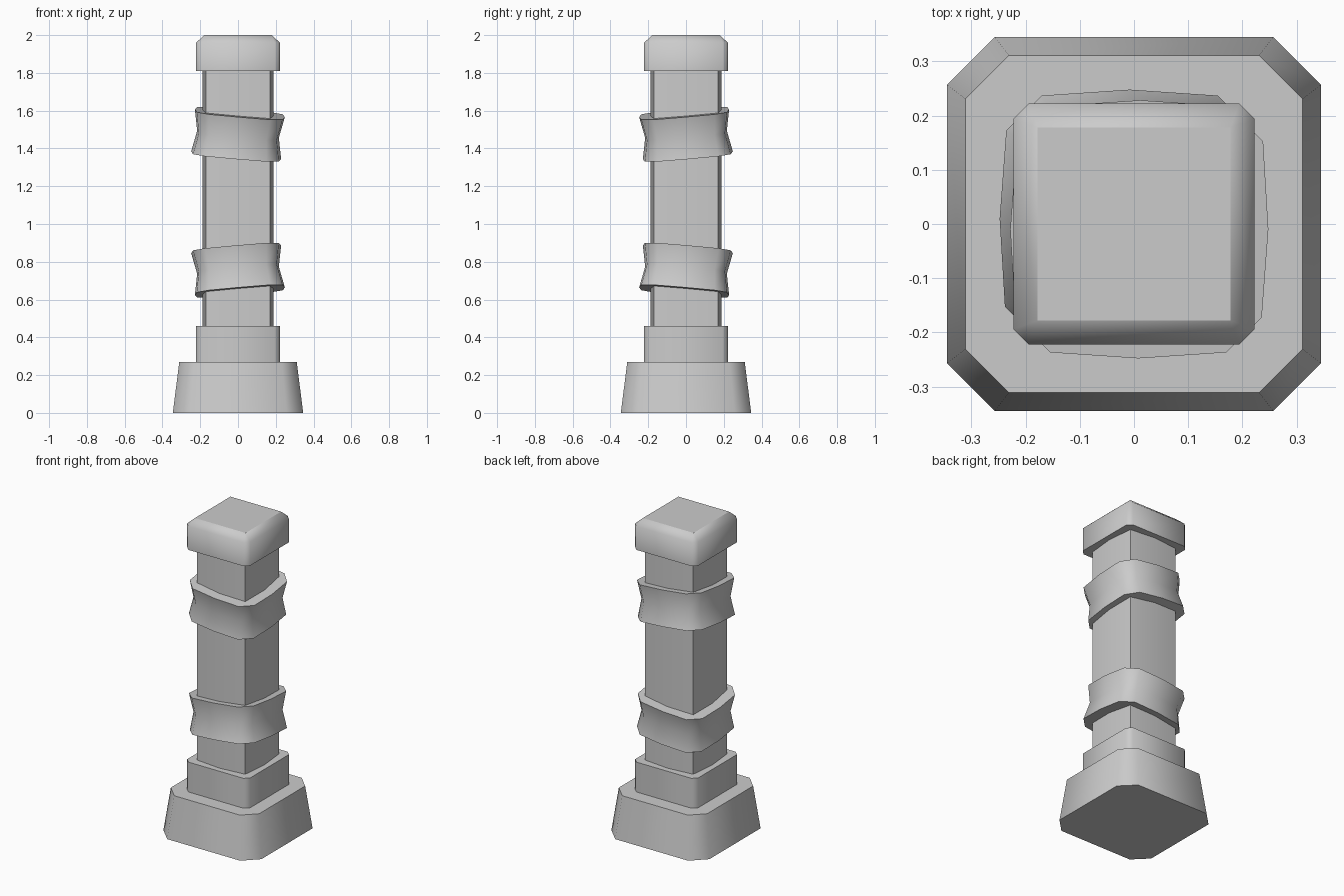
import bpy, bmesh
from math import radians, pi
from mathutils import Matrix, Euler

if "Cube" in bpy.data.objects:
    bpy.data.objects.remove(bpy.data.objects["Cube"])


def section(a, b, mid=None):
    """Square outline: side distance a, chamfer start b, optional bulge mid."""
    quarter = ([(mid, 0)] if mid else [(a, -b)]) + [(a, b)]
    if mid:
        quarter.append((b, a))
    pts = []
    for _ in range(4):
        pts += quarter
        quarter = [(-y, x) for x, y in quarter]
    return pts


def loft(name, levels, location=(0, 0, 0), rotation=(0, 0, 0)):
    """Closed solid through a stack of (z, outline) levels."""
    bm = bmesh.new()
    loops = [[bm.verts.new((x, y, z)) for x, y in pts] for z, pts in levels]
    n = len(loops[0])
    for lo, hi in zip(loops, loops[1:]):
        for i in range(n):
            j = (i + 1) % n
            bm.faces.new((lo[i], lo[j], hi[j], hi[i])).smooth = True
    bm.faces.new(loops[0][::-1])
    bm.faces.new(loops[-1])
    bmesh.ops.remove_doubles(bm, verts=bm.verts, dist=0.0005)
    bmesh.ops.recalc_face_normals(bm, faces=bm.faces)
    for e in bm.edges:
        e.smooth = e.calc_face_angle(0) < radians(50)
    mesh = bpy.data.meshes.new(name)
    bm.to_mesh(mesh)
    bm.free()
    obj = bpy.data.objects.new(name, mesh)
    obj.location = location
    obj.rotation_euler = rotation
    bpy.context.collection.objects.link(obj)
    return obj


# Tapered foot and the collar on it
loft("base", [(0, section(0.345, 0.257)), (0.27, section(0.311, 0.231))])
loft("collar", [(0.26, section(0.222, 0.194)), (0.46, section(0.222, 0.194))])

# Slightly bulging shaft
shaft = section(0.17, 0.17, 0.187)
loft("shaft", [(0.45, shaft), (1.82, shaft)])

# Cap with bevelled top
loft("cap", [(1.81, section(0.222, 0.194)), (1.96, section(0.222, 0.194)),
             (2.0, section(0.178, 0.178))])

# Two waisted bands, tilted in opposite directions
flare = section(0.228, 0.163, 0.239)
waist = section(0.207, 0.152, 0.217)
band = [(-0.112, flare), (0, waist), (0.112, flare)]
for name, z, sign in (("upper_band", 1.475, 1), ("lower_band", 0.755, -1)):
    tilt = radians(5) * sign
    loft(name, band, (0, 0, z), (tilt, tilt, 0))
